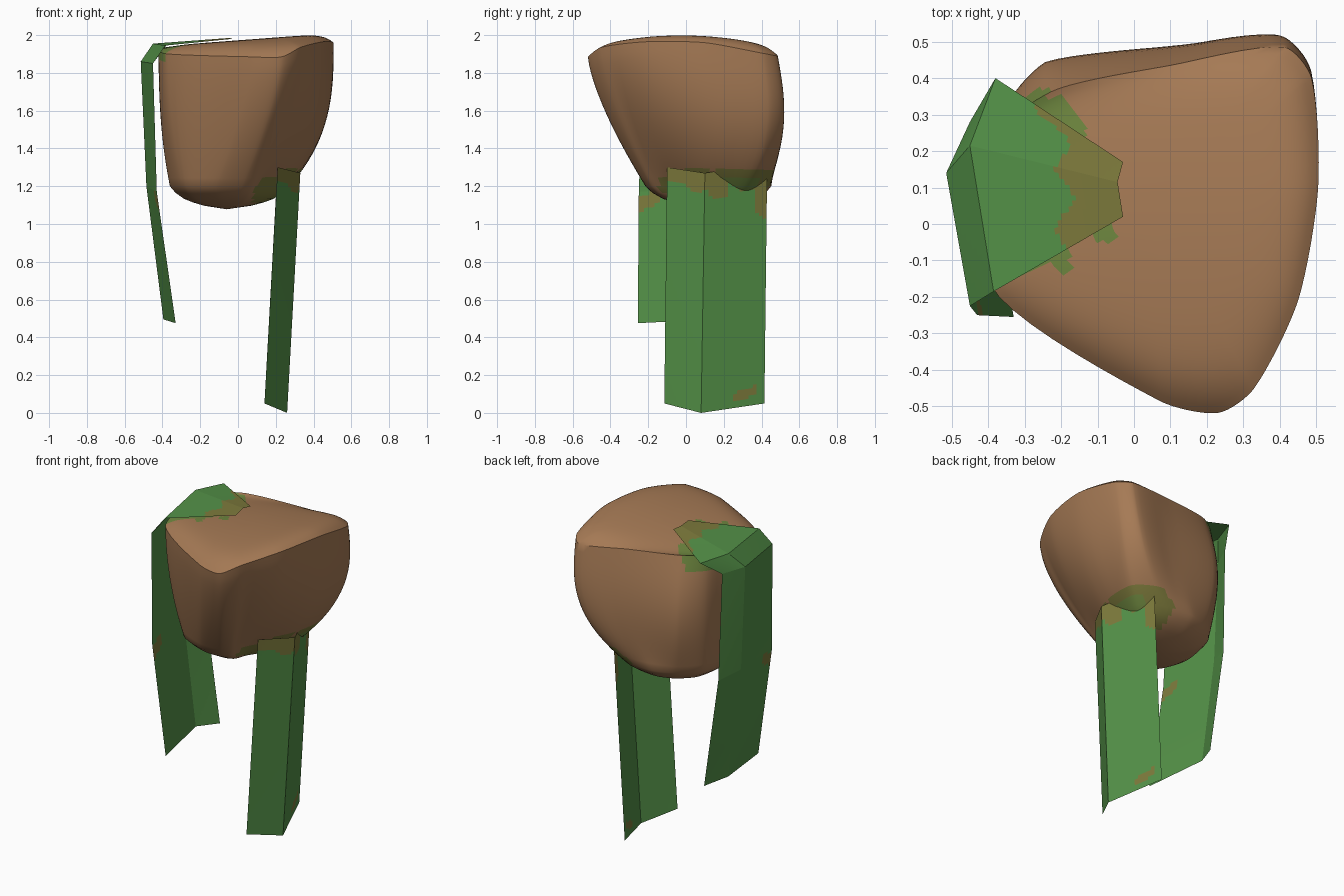
import bpy, bmesh, math
from mathutils import Vector

if "Cube" in bpy.data.objects:
    bpy.data.objects.remove(bpy.data.objects["Cube"])


def material(name, rgb):
    m = bpy.data.materials.new(name)
    m.diffuse_color = (*rgb, 1)
    m.use_nodes = True
    m.node_tree.nodes["Principled BSDF"].inputs["Base Color"].default_value = m.diffuse_color
    return m


BROWN = material("rock brown", (0.38, 0.195, 0.091))
GREEN = material("leaf green", (0.089, 0.287, 0.065))
OLIVE = material("olive blend", (0.205, 0.195, 0.045))
MOSS = material("moss green", (0.155, 0.24, 0.05))


def finish(bm, name, mats):
    me = bpy.data.meshes.new(name)
    bm.to_mesh(me)
    bm.free()
    for m in mats:
        me.materials.append(m)
    ob = bpy.data.objects.new(name, me)
    bpy.context.collection.objects.link(ob)
    return ob


def clamp(v):
    return max(0.0, min(1.0, v))


def spline_loop(pts, n):
    """Closed, gently rounded curve through the points."""
    out, k = [], len(pts)
    for i in range(k):
        a, b, c, d = (pts[(i + j - 1) % k] for j in range(4))
        L = (c - b).length
        m0 = (c - a).normalized() * L * 0.75
        m1 = (d - b).normalized() * L * 0.75
        for s in range(n):
            t = s / n
            out.append(b * (2*t**3 - 3*t**2 + 1) + m0 * (t**3 - 2*t**2 + t)
                       + c * (3*t**2 - 2*t**3) + m1 * (t**3 - t**2))
    return out


# Rock: loft from a low outline up to a sharp tilted rim
rim = spline_loop([Vector(p) for p in (
    (.23, -.518, 1.885), (.33, -.45, 1.935), (.45, -.21, 1.965), (.505, .1, 1.96),
    (.487, .40, 1.905), (.41, .485, 1.89), (.1, .435, 1.92), (-.21, .37, 1.94),
    (-.35, .27, 1.94), (-.42, .05, 1.925), (-.37, -.20, 1.90), (.07, -.485, 1.885))], 8)
low = spline_loop([Vector((x, y, 1.2)) for x, y in (
    (.02, -.21), (.08, -.18), (.12, -.08), (.23, .1), (.265, .33), (.12, .43),
    (-.06, .45), (-.2, .40), (-.32, .28), (-.36, .06), (-.29, -.13), (-.12, -.21))], 8)


def side_point(a, b, t):
    e = 1.4 + 1.5 * clamp((b.y + .4) / .6)
    p = a.lerp(b, 1 - (1 - t) ** e)
    p.z = a.z + (b.z - a.z) * t
    back = math.sin(math.pi * t) * clamp((b.y - .2) / .17)
    left = clamp((.2 - b.x) / .4)
    p.y += back * (.04 + .03 * left)      # back swells below the rim
    p.x -= back * .035 * left
    return p


def top_point(p, s):
    """Shallow crown that blends into the rim."""
    x, y = .05 + (p.x - .05) * s, .03 + (p.y - .03) * s
    crown = 1.972 + .075 * x - .2 * y * y - .02 * y
    k = s ** 9
    return Vector((x, y, crown * (1 - k) + p.z * k))


tip = Vector((-.06, .16, 1.078))
rings = [[Vector((tip.x + (p.x - tip.x) * s, tip.y + (p.y - tip.y) * s, z)) for p in low]
         for s, z in ((.4, 1.097), (.6, 1.115), (.75, 1.133), (.9, 1.165))]
rings += [[side_point(a, b, t / 16) for a, b in zip(low, rim)] for t in range(17)]
rings += [[top_point(p, .96 - .04 * i) for p in rim] for i in range(20)]

bm = bmesh.new()
vr = [[bm.verts.new(p) for p in r] for r in rings]
n = len(rim)
for a, b in zip(vr, vr[1:]):
    for i in range(n):
        bm.faces.new((a[i], a[(i + 1) % n], b[(i + 1) % n], b[i]))
for ring, end in ((vr[0], tip), (vr[-1], Vector((.05, .03, 1.975)))):
    v = bm.verts.new(end)
    for i in range(n):
        bm.faces.new((ring[i], ring[(i + 1) % n], v))
bmesh.ops.recalc_face_normals(bm, faces=bm.faces)


def near(c, spots):
    return any(math.hypot(c.x - x, c.y - y) < r for x, y, r in spots)


# Moss stains on the rock beside and beneath the two leaves
for f in bm.faces:
    c = f.calc_center_median()
    if c.z > 1.86:
        under = c.x < -.14 and -.23 - .55 * (c.x + .3) * -1 < c.y < .37 - .63 * (c.x + .33)
        under = under and c.y > -.13 + .6 * (c.x + .28)
        if under or near(c, ((-.17, .265, .04), (-.20, .31, .04), (-.26, .345, .03),
                             (-.2, -.10, .033), (-.08, -.02, .033))):
            f.material_index = 2
    elif c.z < 1.30 and -.14 < c.y < .5:
        if c.x > .15 and .17 < c.y < .38 and c.z < 1.24:
            f.material_index = 2
        elif c.x > .08 and c.z < 1.24 + .25 * (c.x - .12) + .02 * math.sin(30 * c.y):
            f.material_index = 1
rock = finish(bm, "rock", [BROWN, OLIVE, MOSS])
bpy.context.view_layer.objects.active = rock
rock.select_set(True)
bpy.ops.object.shade_smooth_by_angle(angle=math.radians(38))


def sheet(name, rows, stained, nu=14, nv=32):
    """Folded leaf sheet; each flat panel is gridded so stains can be coloured."""
    bm = bmesh.new()
    for r0, r1 in zip(rows, rows[1:]):
        for j in range(len(r0) - 1):
            a, b, c, d = (Vector(p) for p in (r0[j], r0[j+1], r1[j], r1[j+1]))
            g = [[bm.verts.new(a.lerp(b, u / nu).lerp(c.lerp(d, u / nu), v / nv))
                  for u in range(nu + 1)] for v in range(nv + 1)]
            for v in range(nv):
                for u in range(nu):
                    f = bm.faces.new((g[v][u], g[v+1][u], g[v+1][u+1], g[v][u+1]))
                    f.material_index = int(stained(f.calc_center_median()))
    bmesh.ops.remove_doubles(bm, verts=bm.verts, dist=1e-4)
    return finish(bm, name, [GREEN, OLIVE])


def left_stain(c):
    if c.z > 1.9:
        edge = -.19 + .025 * math.sin(38 * c.y - 1) - .5 * max(0, c.y - .2)
        return c.x > edge
    return c.y < -.13 and abs(c.z - 1.1 - .45 * (c.y + .25)) < .034


def right_stain(c):
    if c.z < .3:
        return abs(c.y - .31) < .055 and abs(c.z - .1 - .4 * (c.y - .31)) < .024
    return (c.z > 1.2 - .03 * math.sin(25 * c.y) or (c.y > .36 and c.z > 1.4 - .9 * c.y)
            or math.hypot(c.y - .17, c.z - 1.19) < .06)


# Leaf draped over the top and down the left side
sheet("left_draped_leaf", [
    [(-.03, .17, 1.98), (-.045, .115, 1.985), (-.03, .02, 1.98)],
    [(-.38, .40, 1.945), (-.45, .215, 1.955), (-.385, -.185, 1.945)],
    [(-.45, .28, 1.85), (-.515, .14, 1.86), (-.45, -.225, 1.85)],
    [(-.43, .29, 1.17), (-.485, .14, 1.2), (-.43, -.25, 1.17)],
    [(-.33, .29, .475), (-.395, .14, .495), (-.33, -.255, .475)]], left_stain)

# Leaf hanging under the right side
sheet("right_hanging_leaf", [
    [(.21, -.10, 1.30), (.33, .10, 1.27), (.21, .43, 1.32)],
    [(.14, -.115, .05), (.26, .08, 0), (.14, .415, .05)]], right_stain, 16, 70)
